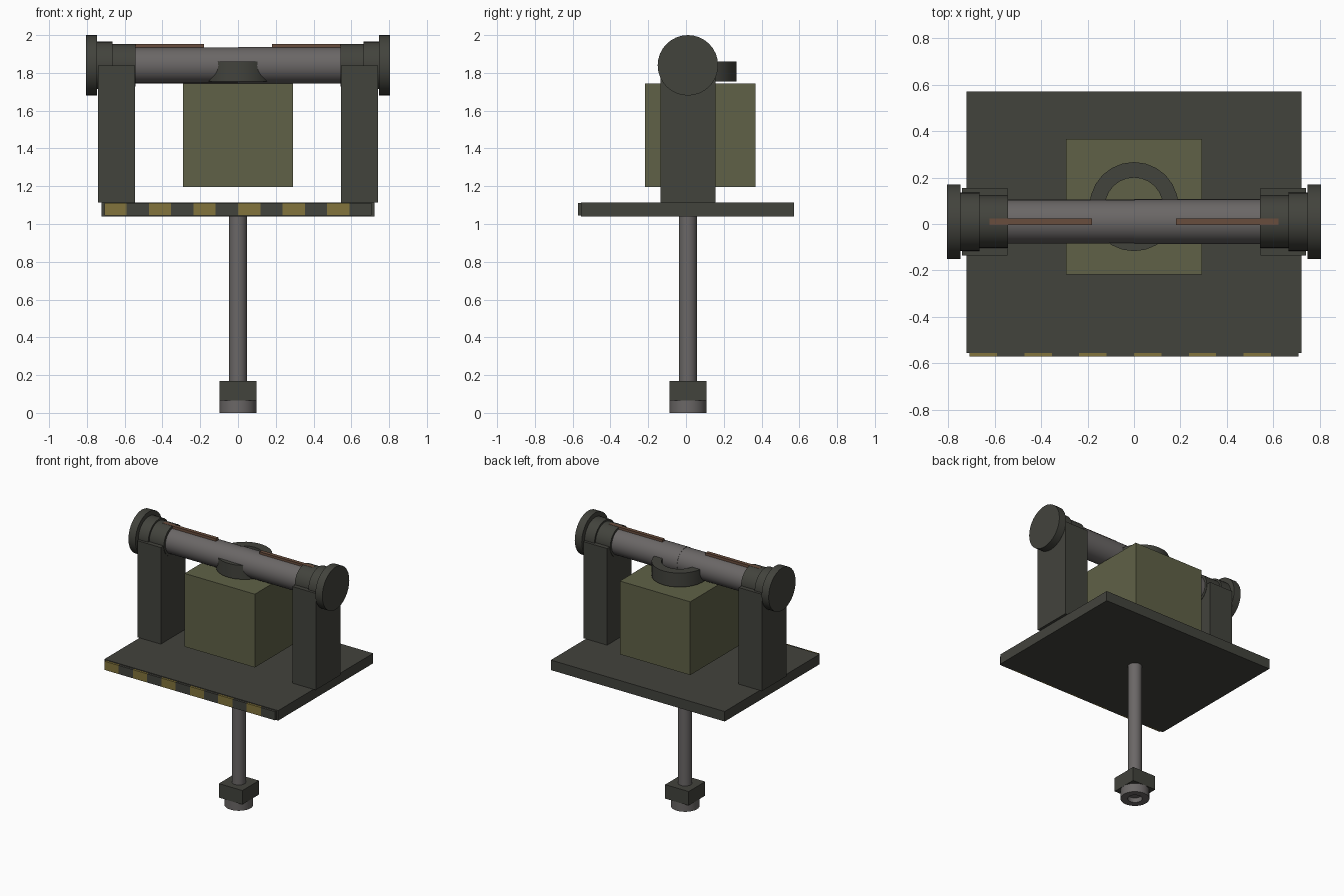
import bpy, bmesh, math
from mathutils import Matrix

if "Cube" in bpy.data.objects:
    bpy.data.objects.remove(bpy.data.objects["Cube"], do_unlink=True)

CY = 0.01      # depth of the mechanism's centre line
AXIS_Z = 1.84  # height of the cross tube


def material(name, colour):
    m = bpy.data.materials.new(name)
    m.use_nodes = True
    m.diffuse_color = (*colour, 1)
    m.node_tree.nodes["Principled BSDF"].inputs["Base Color"].default_value = (*colour, 1)
    return m


dark = material("dark iron", (0.055, 0.056, 0.046))
olive = material("olive paint", (0.115, 0.12, 0.063))
yellow = material("warning yellow", (0.225, 0.175, 0.045))
steel = material("grey steel", (0.145, 0.135, 0.133))
copper = material("brown copper", (0.14, 0.075, 0.047))


def finish(name, bm, mat):
    bmesh.ops.recalc_face_normals(bm, faces=bm.faces)
    mesh = bpy.data.meshes.new(name)
    bm.to_mesh(mesh)
    bm.free()
    mesh.materials.append(mat)
    obj = bpy.data.objects.new(name, mesh)
    bpy.context.collection.objects.link(obj)
    return obj


def box(name, x, y, z, mat):
    bm = bmesh.new()
    bmesh.ops.create_cube(bm, size=1)
    size = [b - a for a, b in (x, y, z)]
    mid = [(a + b) / 2 for a, b in (x, y, z)]
    bm.transform(Matrix.Translation(mid) @ Matrix.Diagonal((*size, 1)))
    return finish(name, bm, mat)


def lathe(name, profile, centre, mat, sides=32, along_x=False):
    """Spin (radius, height) points about the vertical or the cross axis."""
    bm = bmesh.new()
    verts = [bm.verts.new((r, 0, h)) for r, h in profile]
    edges = [bm.edges.new(pair) for pair in zip(verts, verts[1:] + verts[:1])]
    bmesh.ops.spin(bm, geom=verts + edges, axis=(0, 0, 1), cent=(0, 0, 0),
                   angle=math.tau, steps=sides, use_duplicate=False)
    bmesh.ops.remove_doubles(bm, verts=bm.verts, dist=0.0001)
    bmesh.ops.dissolve_degenerate(bm, dist=0.0001, edges=bm.edges)
    turn = Matrix.Rotation(math.pi / 2, 4, "Y") if along_x else Matrix()
    bm.transform(Matrix.Translation(centre) @ turn)
    obj = finish(name, bm, mat)
    bpy.ops.object.select_all(action="DESELECT")
    obj.select_set(True)
    bpy.context.view_layer.objects.active = obj
    bpy.ops.object.shade_smooth_by_angle()
    return obj


def rod(r, low, high):
    return [(0, low), (r, low), (r, high), (0, high)]


# Base plate with a striped front edge
box("base_plate", (-0.722, 0.722), (-0.555, 0.572), (1.04, 1.115), dark)
STRIPES, START = 12, -0.708
width = -2 * START / STRIPES
for i in range(STRIPES):
    x = START + i * width
    box(f"edge_stripe_{i + 1}", (x, x + width), (-0.572, -0.555), (1.045, 1.11),
        dark if i % 2 else yellow)

# Central box
box("central_box", (-0.292, 0.292), (CY - 0.227, CY + 0.357), (1.195, 1.745), olive)

# Ring collar lying on the box
lathe("ring_collar", [(0.125, 1.755), (0.192, 1.755), (0.192, 1.86), (0.125, 1.86)],
      (0, 0.075, 0), dark, sides=24)

# Posts, tube halves, bearings, end caps and top strips on each side
for side, s, radius in (("left", 1, 0.097), ("right", -1, 0.095)):
    def span(a, b):
        return tuple(sorted((s * a, s * b)))

    def barrel(name, r, a, b, mat):
        lathe(f"{side}_{name}", rod(r, *span(a, b)), (0, CY, AXIS_Z), mat, along_x=True)

    box(f"{side}_post", span(0.546, 0.741), (CY - 0.146, CY + 0.146), (1.115, AXIS_Z), dark)
    barrel("tube_half", radius, 0, 0.6, steel)
    barrel("inner_bearing", 0.113, 0.543, 0.67, dark)
    barrel("outer_bearing", 0.126, 0.665, 0.75, dark)
    barrel("end_cap", 0.16, 0.747, 0.805, dark)
    box(f"{side}_top_strip", span(0.18, 0.623), (CY - 0.014, CY + 0.014),
        (1.92, 1.953), copper)

# Lower shaft, square nut and hollow foot
lathe("shaft", rod(0.048, 0.1, 1.05), (0, CY, 0), steel)
box("square_nut", (-0.098, 0.098), (CY - 0.098, CY + 0.098), (0.065, 0.17), dark)
lathe("hollow_foot", [(0, 0.07), (0.098, 0.07), (0.098, 0), (0.05, 0), (0.05, 0.035), (0, 0.035)],
      (0, CY, 0), steel)
